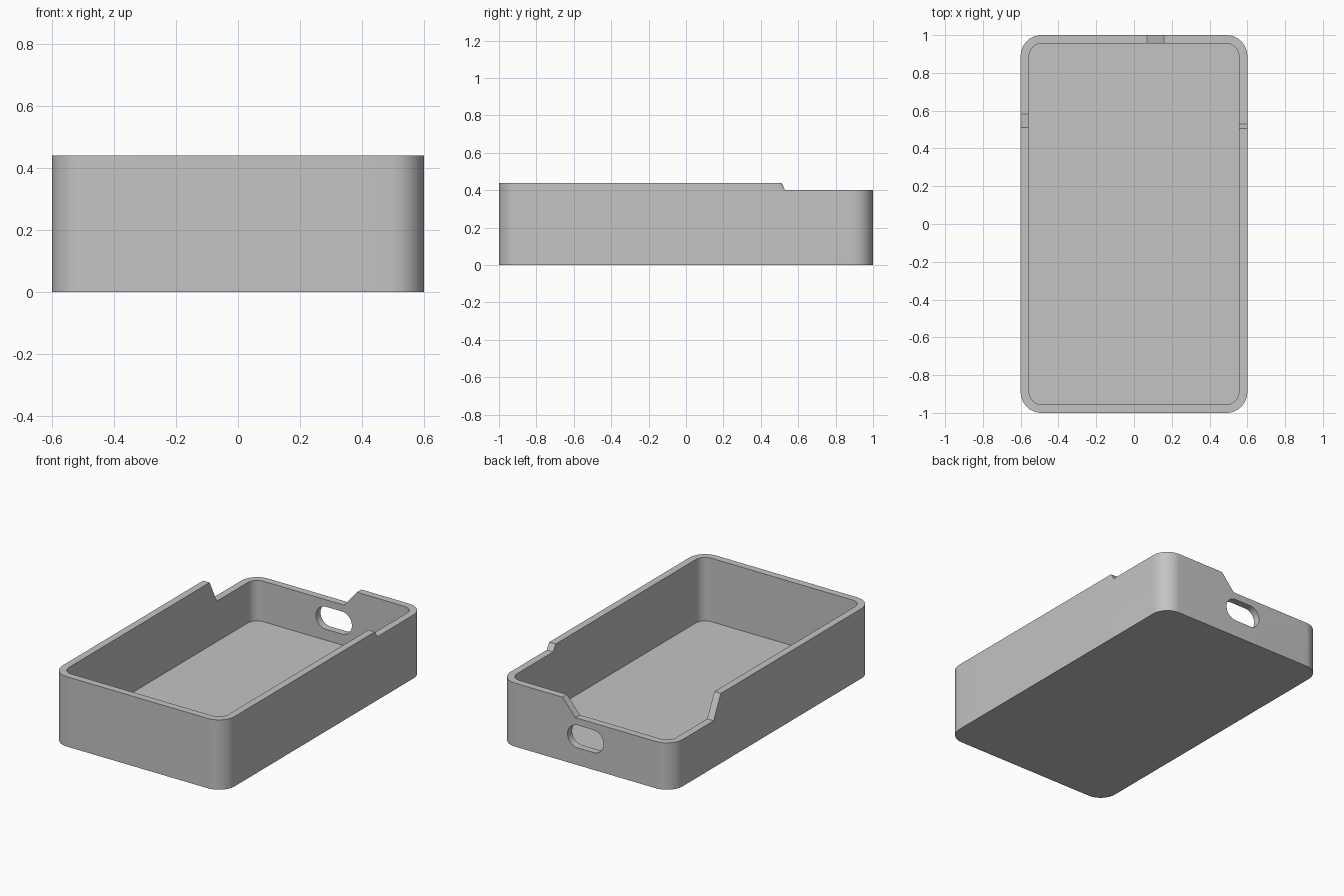
import bpy, bmesh, math
from mathutils import Vector

if "Cube" in bpy.data.objects:
    bpy.data.objects.remove(bpy.data.objects["Cube"], do_unlink=True)

# Overall sizes
HALF_X, HALF_Y, HEIGHT = 0.6, 1.0, 0.44
WALL, FLOOR, RADIUS = 0.045, 0.04, 0.11
LOW, MID, ABOVE = 0.295, 0.40, 0.6

# Where each profile plane's two coordinates and the extrusion go
PLACE = {
    "X": lambda a, b, h: (h, a, b),
    "Y": lambda a, b, h: (a, h, b),
    "Z": lambda a, b, h: (a, b, h),
}


def rounded_rect(hx, hy, r, steps=14, centre=(0, 0)):
    pts = []
    for q, (sx, sy) in enumerate([(1, 1), (-1, 1), (-1, -1), (1, -1)]):
        for i in range(steps + 1):
            t = math.pi / 2 * (q + i / steps)
            pts.append((centre[0] + sx * (hx - r) + r * math.cos(t),
                        centre[1] + sy * (hy - r) + r * math.sin(t)))
    return pts


def prism(name, pts, axis, lo, hi):
    bm = bmesh.new()
    place = PLACE[axis]
    face = bm.faces.new([bm.verts.new(place(a, b, lo)) for a, b in pts])
    new = bmesh.ops.extrude_face_region(bm, geom=[face], use_keep_orig=True)["geom"]
    bmesh.ops.translate(bm, vec=Vector(place(0, 0, hi - lo)),
                        verts=[g for g in new if isinstance(g, bmesh.types.BMVert)])
    bmesh.ops.recalc_face_normals(bm, faces=bm.faces)
    mesh = bpy.data.meshes.new(name)
    bm.to_mesh(mesh)
    bm.free()
    obj = bpy.data.objects.new(name, mesh)
    bpy.context.collection.objects.link(obj)
    return obj


def cut(target, cutter):
    cutter.hide_render = True
    mod = target.modifiers.new("cut", "BOOLEAN")
    mod.operation, mod.solver, mod.object = "DIFFERENCE", "EXACT", cutter
    bpy.context.view_layer.objects.active = target
    bpy.ops.object.modifier_apply(modifier=mod.name)
    bpy.data.objects.remove(cutter, do_unlink=True)


# Tray body
tray = prism("tray", rounded_rect(HALF_X, HALF_Y, RADIUS), "Z", 0, HEIGHT)

# Hollow inside
cut(tray, prism("cavity", rounded_rect(HALF_X - WALL, HALF_Y - WALL, RADIUS - WALL),
                "Z", FLOOR, ABOVE))

# Deep step in the -x wall
cut(tray, prism("deep_step", [(0.431, ABOVE), (0.582, LOW), (1.2, LOW), (1.2, ABOVE)],
                "X", -1, -0.3))

# Shallow step in the +x wall
cut(tray, prism("shallow_step", [(0.405, ABOVE), (0.53, MID), (1.2, MID), (1.2, ABOVE)],
                "X", 0.3, 1))

# Back rim with a ramp between the two heights
cut(tray, prism("back_step", [(-1, LOW), (0.07, LOW), (0.16, MID), (1, MID),
                              (1, ABOVE), (-1, ABOVE)], "Y", 0.8, 1.2))

# Slot through the back wall
cut(tray, prism("port", rounded_rect(0.125, 0.071, 0.07, centre=(0, 0.18)),
                "Y", 0.8, 1.2))

# Colour
grey = bpy.data.materials.new("light grey")
grey.use_nodes = True
colour = (0.55, 0.55, 0.55, 1)
grey.diffuse_color = colour
grey.node_tree.nodes["Principled BSDF"].inputs["Base Color"].default_value = colour
tray.data.materials.clear()
tray.data.materials.append(grey)

# Smooth corners, sharp edges
bpy.ops.object.select_all(action="DESELECT")
tray.select_set(True)
bpy.context.view_layer.objects.active = tray
bpy.ops.object.shade_smooth_by_angle(angle=math.radians(25))
